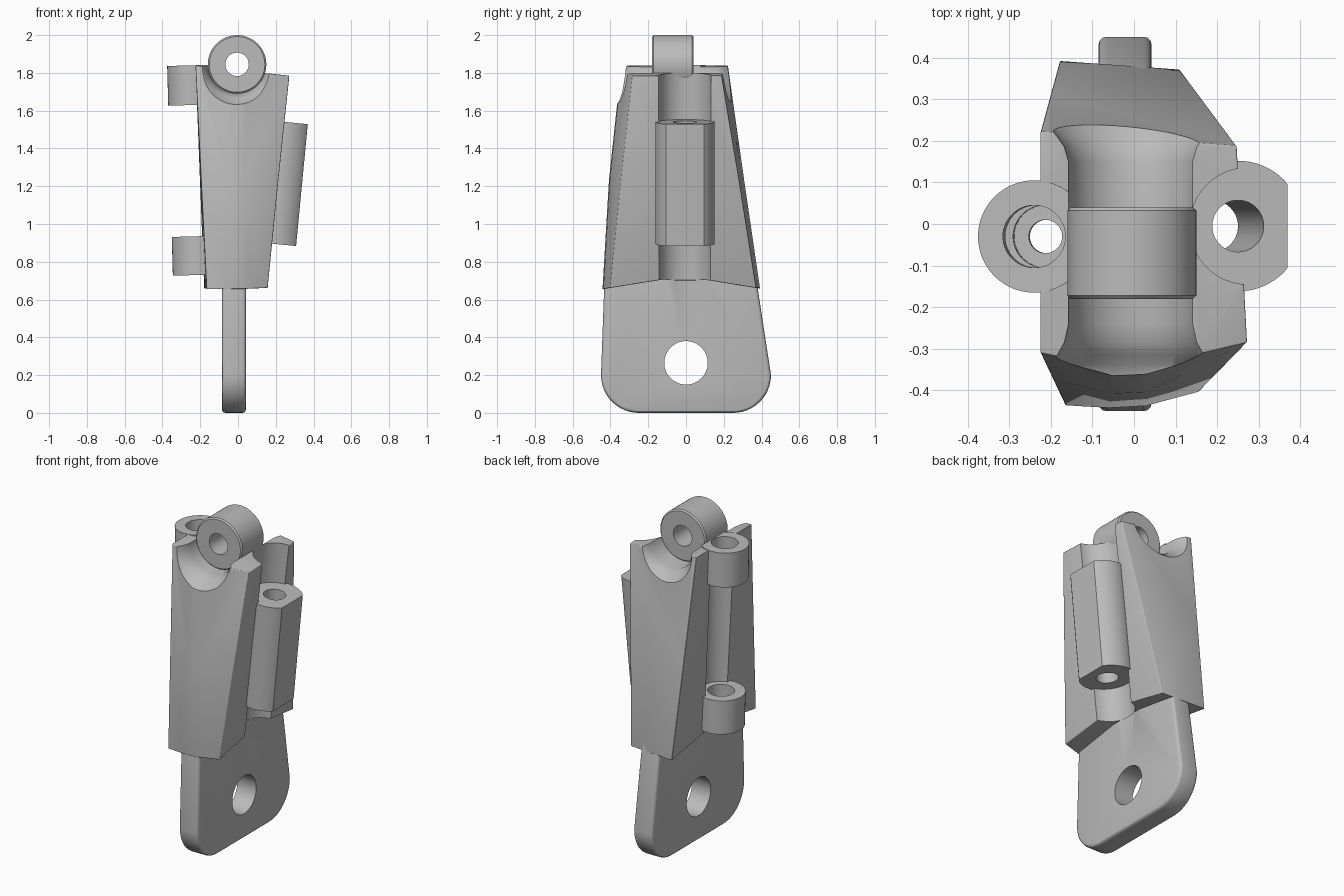
import bpy, bmesh
from math import sin, cos, pi, radians, atan2
from mathutils import Vector, Matrix

cube = bpy.data.objects.get("Cube")
if cube:
    bpy.data.objects.remove(cube, do_unlink=True)

grey = bpy.data.materials.new("plain grey")
grey.use_nodes = True
COLOR = (0.5, 0.5, 0.5, 1)
grey.diffuse_color = COLOR
grey.node_tree.nodes["Principled BSDF"].inputs["Base Color"].default_value = COLOR


def loft(name, rings):
    """Closed solid through rings of equal point count."""
    bm = bmesh.new()
    rows = [[bm.verts.new(p) for p in ring] for ring in rings]
    n = len(rows[0])
    for a, b in zip(rows, rows[1:]):
        for i in range(n):
            j = (i + 1) % n
            bm.faces.new((a[i], a[j], b[j], b[i]))
    bm.faces.new(rows[0][::-1])
    bm.faces.new(rows[-1])
    bmesh.ops.recalc_face_normals(bm, faces=bm.faces)
    mesh = bpy.data.meshes.new(name)
    bm.to_mesh(mesh)
    bm.free()
    mesh.materials.append(grey)
    ob = bpy.data.objects.new(name, mesh)
    bpy.context.collection.objects.link(ob)
    return ob


def lathe(name, base, axis, profile, flat=None, steps=64):
    """Turned solid: profile of (radius, distance along axis), optional flat on +x."""
    rot = Vector((0, 0, 1)).rotation_difference(Vector(axis)).to_matrix()
    rings = []
    for r, d in profile:
        ring = []
        for i in range(steps):
            a = 2 * pi * i / steps
            x = r * cos(a) if flat is None else min(r * cos(a), flat)
            ring.append(Vector(base) + rot @ Vector((x, r * sin(a), d)))
        rings.append(ring)
    return loft(name, rings)


def rod(name, start, end, r, flat=None):
    span = Vector(end) - Vector(start)
    return lathe(name, start, span.normalized(), [(r, 0), (r, span.length)], flat)


def prism(name, outline, x0, x1):
    return loft(name, [[(x, y, z) for y, z in outline] for x in (x0, x1)])


def activate(ob):
    bpy.ops.object.select_all(action='DESELECT')
    ob.select_set(True)
    bpy.context.view_layer.objects.active = ob


def bevel(ob, width, segments=3):
    activate(ob)
    m = ob.modifiers.new("bevel", 'BEVEL')
    m.width, m.segments = width, segments
    m.limit_method, m.angle_limit = 'ANGLE', radians(35)
    bpy.ops.object.modifier_apply(modifier=m.name)


def cut(ob, *cutters):
    activate(ob)
    for c in cutters:
        m = ob.modifiers.new("cut", 'BOOLEAN')
        m.operation, m.object, m.solver = 'DIFFERENCE', c, 'EXACT'
        bpy.ops.object.modifier_apply(modifier=m.name)


# Inclined axes of the two side channels
def right_axis(z):
    return (0.25 + 0.096 * (z - 1.54), -0.005, z)


def left_axis(z):
    return (-0.24 + 0.027 * (1.84 - z), -0.03, z)


# Cutters
KNOB_X, KNOB_Z = -0.005, 1.845
saddle = lathe("saddle_cutter", (KNOB_X, 0, KNOB_Z), (0, 1, 0),
               [(0.24, -0.45), (0.205, -0.34), (0.18, -0.315), (0.163, -0.285), (0.153, -0.24),
                (0.153, 0.15), (0.163, 0.185), (0.18, 0.21), (0.24, 0.28)])
right_channel = rod("right_channel_cutter", right_axis(0.69), right_axis(2.1), 0.14)
left_channel = rod("left_channel_cutter", left_axis(0.5), left_axis(2.1), 0.112)
underside = prism("underside_cutter",
                  [(-0.6, 0.5), (0.6, 0.5), (0.6, 0.63), (0.38, 0.66), (0.1, 0.705),
                   (-0.13, 0.705), (-0.41, 0.66), (-0.6, 0.63)], -0.5, 0.5)
plate_hole = rod("plate_hole_cutter", (-0.3, 0, 0.265), (0.3, 0, 0.265), 0.115)
knob_hole = rod("knob_hole_cutter", (KNOB_X, -0.5, KNOB_Z), (KNOB_X, 0.5, KNOB_Z), 0.062)
sleeve_hole = rod("sleeve_hole_cutter", right_axis(0.6), right_axis(1.9), 0.062)
lug_bore = rod("lug_bore_cutter", left_axis(0.83), left_axis(2), 0.075)
lug_pilot = rod("lug_pilot_cutter", left_axis(0.5), left_axis(1), 0.04)
cutters = [saddle, right_channel, left_channel, underside, plate_hole, knob_hole,
           sleeve_hole, lug_bore, lug_pilot]

# Tapered body with a soft ridge down the front
low = [(-0.165, -0.437), (-0.06, -0.443), (0.03, -0.438), (0.155, -0.405), (0.108, 0.375), (-0.178, 0.395)]
high = [(-0.225, -0.31), (-0.05, -0.345), (0.03, -0.342), (0.272, -0.285), (0.247, 0.188), (-0.225, 0.222)]
middle = [((a[0] + b[0]) / 2, (a[1] + b[1]) / 2 - (0.014 if i in (1, 2) else 0))
          for i, (a, b) in enumerate(zip(low, high))]
body = loft("body", [[(x, y, 0.64) for x, y in low],
                     [(x, y, 1.23) for x, y in middle],
                     [(x, y, 1.815 - 0.11 * x) for x, y in high]])
cut(body, underside)
bevel(body, 0.016)
cut(body, right_channel, left_channel, saddle)

# Mounting plate with rounded lower corners
arc = [(0.2 * sin(a), 0.2 - 0.2 * cos(a)) for a in (pi / 2 * i / 12 for i in range(13))]
outline = [(0.25 + y, z) for y, z in arc] + [(0.378, 0.67), (0.2, 1.5), (-0.3, 1.5), (-0.433, 0.67)]
outline += [(-0.25 - y, z) for y, z in reversed(arc)]
plate = prism("mounting_plate", outline, -0.085, 0.042)
bevel(plate, 0.018)
cut(plate, plate_hole, right_channel)

# Top knob
knob = lathe("top_knob", (KNOB_X, -0.18, KNOB_Z), (0, 1, 0),
             [(0.147, 0), (0.155, 0.008), (0.155, 0.212), (0.147, 0.22)])
cut(knob, knob_hole)

# Sleeve with one flat side
sleeve = rod("side_sleeve", right_axis(0.895), right_axis(1.54), 0.157, flat=0.12)
cut(sleeve, sleeve_hole)

# Two lugs on the opposite side
parts = [body, plate, knob, sleeve]
for name, z0, z1 in (("lower_lug", 0.73, 0.935), ("upper_lug", 1.63, 1.84)):
    lug = rod(name, left_axis(z0), left_axis(z1), 0.135)
    cut(lug, lug_bore, lug_pilot, saddle)
    parts.append(lug)

for c in cutters:
    bpy.data.objects.remove(c, do_unlink=True)
for ob in parts:
    activate(ob)
    bpy.ops.object.shade_smooth_by_angle(angle=radians(30))
